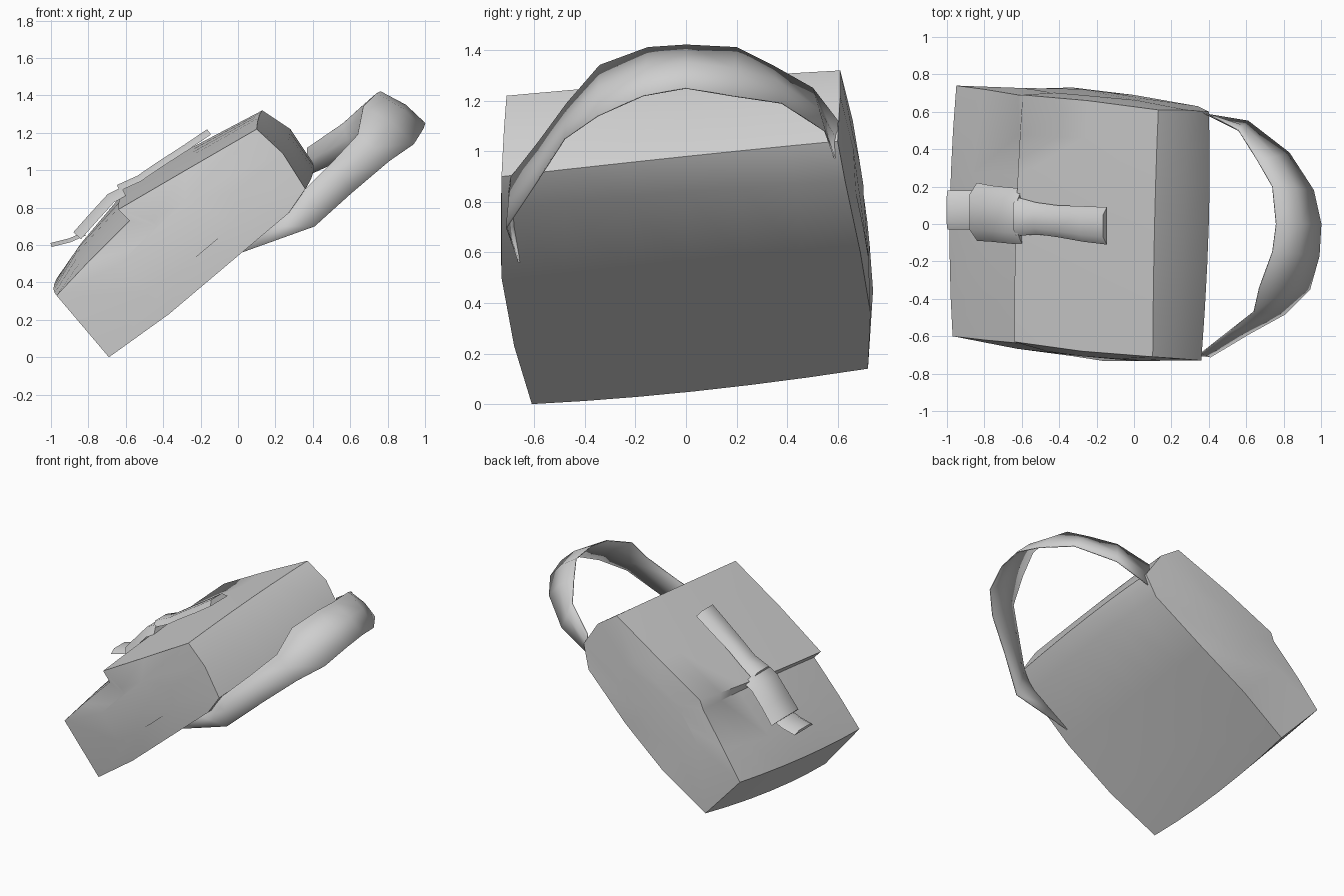
import bpy, bmesh, math
from mathutils import Vector

cube = bpy.data.objects.get("Cube")
if cube:
    bpy.data.objects.remove(cube, do_unlink=True)

# Single grey material
grey = bpy.data.materials.new("plain grey")
grey.use_nodes = True
COLOR = (0.62, 0.62, 0.62, 1)
grey.diffuse_color = COLOR
grey.node_tree.nodes["Principled BSDF"].inputs["Base Color"].default_value = COLOR


def finish(name, bm, angle=40):
    bmesh.ops.recalc_face_normals(bm, faces=bm.faces)
    mesh = bpy.data.meshes.new(name)
    bm.to_mesh(mesh)
    bm.free()
    mesh.materials.append(grey)
    ob = bpy.data.objects.new(name, mesh)
    bpy.context.collection.objects.link(ob)
    bpy.ops.object.select_all(action='DESELECT')
    ob.select_set(True)
    bpy.context.view_layer.objects.active = ob
    bpy.ops.object.shade_smooth_by_angle(angle=math.radians(angle))
    return ob


def loft(bm, rings, closed=True):
    """Bridge successive rows of points with quads."""
    rows = [[bm.verts.new(p) for p in ring] for ring in rings]
    n = len(rows[0])
    for a, b in zip(rows, rows[1:]):
        for i in range(n if closed else n - 1):
            j = (i + 1) % n
            bm.faces.new((a[i], a[j], b[j], b[i]))
    return rows


# Bag body: three cross-sections, the lip of the flap is points 3 and 4
front = [(-.69, -.61, 0), (-.97, -.60, .33), (-.80, -.62, .51), (-.58, -.64, .73),
         (-.64, -.63, .79), (-.28, -.68, 1.0), (.10, -.71, 1.22), (.24, -.72, 1.09),
         (.36, -.73, .90), (.27, -.73, .77), (-.05, -.73, .50), (-.37, -.68, .23)]
middle = [(-.70, .03, .05), (-.985, .05, .38), (-.87, .05, .55), (-.60, .04, .81),
          (-.63, .04, .86), (-.28, .03, 1.06), (.11, 0, 1.28), (.27, 0, 1.16),
          (.40, 0, .98), (.33, 0, .84), (-.04, 0, .55), (-.36, 0, .28)]
back = [(-.66, .72, .14), (-.95, .74, .45), (-.80, .72, .65), (-.62, .69, .87),
        (-.595, .69, .93), (-.25, .66, 1.12), (.13, .61, 1.32), (.28, .61, 1.22),
        (.40, .60, 1.04), (.34, .63, .88), (0, .69, .60), (-.33, .73, .36)]


def section(t):
    """Quadratic blend through the three sections, t from 0 to 1."""
    a, b, c = (1 - t) * (1 - 2 * t), 4 * t * (1 - t), t * (2 * t - 1)
    return [a * Vector(p) + b * Vector(q) + c * Vector(r)
            for p, q, r in zip(front, middle, back)]


def cap_ring(ring, push):
    """Inner ring of a gently bulging end panel."""
    c = sum(ring, Vector()) / len(ring)
    return [c + (p - c) * 0.5 + Vector((0, push, 0)) for p in ring]


sections = [section(i / 6) for i in range(7)]
bm = bmesh.new()
rows = loft(bm, [cap_ring(sections[0], -.03)] + sections + [cap_ring(sections[-1], .02)])
bm.faces.new(rows[0])
bm.faces.new(rows[-1])
finish("bag_body", bm, 48)

# Carrying handle: a ribbon between an upper and a lower edge
upper = [(.30, -.70, .84), (.36, -.69, .90), (.50, -.58, 1.04), (.64, -.47, 1.19),
         (.67, -.34, 1.34), (.74, -.15, 1.41), (.76, 0, 1.42), (.74, .20, 1.41),
         (.66, .34, 1.34), (.56, .50, 1.25), (.37, .60, 1.12)]
lower = [(.02, -.66, .56), (.41, -.71, .70), (.61, -.59, .88), (.81, -.48, 1.05),
         (.94, -.35, 1.14), (.99, -.17, 1.22), (1.0, 0, 1.25), (.96, .18, 1.22),
         (.83, .38, 1.19), (.61, .55, 1.08), (.37, .59, .97)]
rings = []
for i, (u, l) in enumerate(zip(upper, lower)):
    u, l = Vector(u), Vector(l)
    bulge = .02 if 3 < i < 9 else 0
    rings.append([u, (u + l) / 2 + Vector((.76, 0, .65)) * bulge, l])
bm = bmesh.new()
loft(bm, rings, closed=False)
handle = finish("carry_handle", bm, 60)
solid = handle.modifiers.new("thickness", 'SOLIDIFY')
solid.thickness = .006
solid.offset = 0


def slab(name, path, thick):
    """Strap following (x, y, z, half width) points, flat across y."""
    pts = [Vector(p[:3]) for p in path]
    rings = []
    for i, p in enumerate(pts):
        d = pts[min(i + 1, len(pts) - 1)] - pts[max(i - 1, 0)]
        n = Vector((d.z, 0, -d.x)).normalized() * thick / 2
        w = Vector((0, path[i][3], 0))
        rings.append([p + w - n, p + w * .6 + n, p - w * .6 + n, p - w - n])
    bm = bmesh.new()
    rows = loft(bm, rings)
    bm.faces.new(rows[0])
    bm.faces.new(rows[-1])
    return finish(name, bm, 50)


# Closing strap, buckle and strap tip on the flap
slab("closing_strap", [(-.155, -.01, 1.205, .10), (-.28, .0, 1.12, .095),
                       (-.42, .015, 1.03, .085), (-.53, .03, .955, .085),
                       (-.64, .04, .905, .105)], .035)
slab("buckle", [(-.61, .04, .885, .15), (-.68, .045, .85, .15),
                (-.78, .055, .74, .15), (-.86, .065, .65, .155)], .055)
slab("strap_tip", [(-.82, .075, .66, .10), (-.90, .075, .625, .105),
                   (-1.0, .075, .60, .105)], .022)
